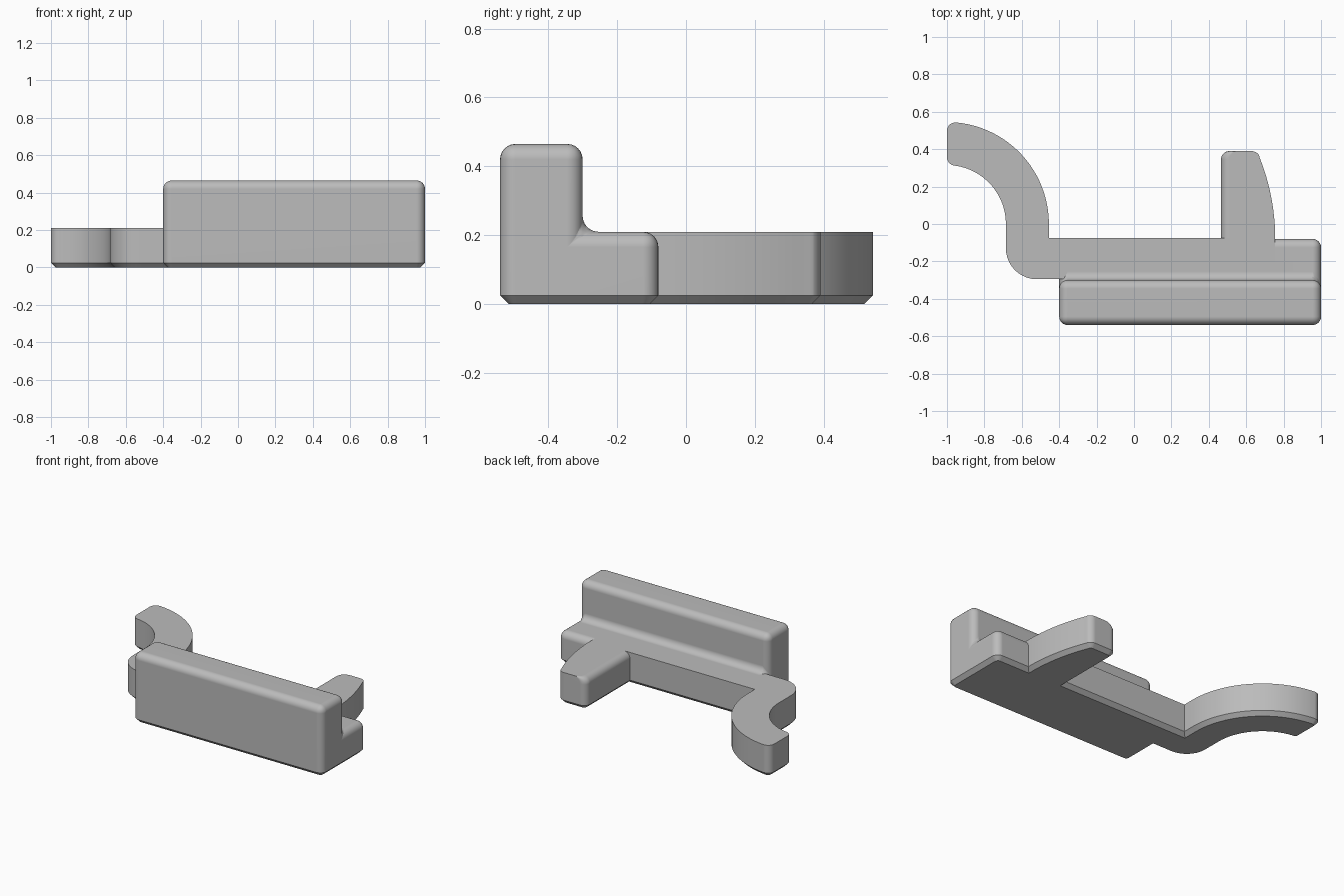
import bpy
import bmesh
from math import sin, cos, radians, pi
from mathutils import Vector

cube = bpy.data.objects.get("Cube")
if cube:
    bpy.data.objects.remove(cube, do_unlink=True)

STEP, TOP, CHAMFER, ROUND = 0.21, 0.465, 0.025, 0.045

grey = bpy.data.materials.new("mid grey")
grey.use_nodes = True
grey.diffuse_color = (0.5, 0.5, 0.5, 1)
grey.node_tree.nodes["Principled BSDF"].inputs["Base Color"].default_value = (0.5, 0.5, 0.5, 1)


def make_object(name, bm):
    bmesh.ops.recalc_face_normals(bm, faces=bm.faces)
    mesh = bpy.data.meshes.new(name)
    bm.to_mesh(mesh)
    bm.free()
    mesh.materials.append(grey)
    obj = bpy.data.objects.new(name, mesh)
    bpy.context.collection.objects.link(obj)
    return obj


def arc(cx, cy, r, start, end, steps=6):
    angles = [radians(start + (end - start) * i / steps) for i in range(steps + 1)]
    return [Vector((cx + r * cos(a), cy + r * sin(a))) for a in angles]


def inset(points, d):
    """Move a counter-clockwise outline inwards with mitred corners."""
    result = []
    for i, p in enumerate(points):
        a = (p - points[i - 1]).normalized()
        b = (points[(i + 1) % len(points)] - p).normalized()
        na, nb = Vector((-a.y, a.x)), Vector((-b.y, b.x))
        result.append(p + (na + nb) * d / (1 + na.dot(nb)))
    return result


def plan(shift=0):
    """Hook, bar and prong outline; shift moves the prong's inner side."""
    pts = arc(-0.52, -0.13, 0.165, 180, 270, 10)          # outer bend
    # run hidden inside the block
    pts += [Vector(p) for p in ((-0.3, -0.295), (-0.3, -0.45), (0.85, -0.45),
                                (0.85, -0.2), (0.755, -0.2))]
    pts += arc(-0.425, -0.08, 1.18, 0, 21.8, 12)          # curved prong side
    pts += arc(0.627, 0.34, 0.05, 32, 90)                 # prong tip
    pts += arc(0.51 + shift, 0.345, ROUND, 90, 180)
    pts += [Vector((0.465 + shift, -0.075)), Vector((-0.455, -0.075))]
    pts += arc(-1, 0, 0.545, 0, 85, 24)                   # hook outside
    pts += arc(-0.955, 0.498, ROUND, 100, 180)            # hook end
    pts += arc(-0.955, 0.357, ROUND, 180, 262)
    pts += arc(-1, 0, 0.315, 81, 0, 20)                   # hook inside
    return pts


# Hook, bar and prong: stacked outlines with a chamfered foot
layers = [(0, inset(plan(), CHAMFER)), (CHAMFER, plan())]
for i in range(9):
    t = i / 8 * pi / 2
    layers.append((STEP - ROUND + ROUND * sin(t), plan(ROUND * (1 - cos(t)))))
bm = bmesh.new()
rings = [[bm.verts.new((p.x, p.y, z)) for p in pts] for z, pts in layers]
for low, high in zip(rings, rings[1:]):
    for i in range(len(low)):
        bm.faces.new((low[i - 1], low[i], high[i], high[i - 1]))
bm.faces.new(rings[0][::-1])
bm.faces.new(rings[-1])
arms = make_object("hook_and_prong", bm)

# Stepped block: L profile run along x, rounded above, chamfered below
bm = bmesh.new()
profile = ((-0.54, 0), (-0.08, 0), (-0.08, STEP), (-0.3, STEP), (-0.3, TOP), (-0.54, TOP))
face = bm.faces.new([bm.verts.new((-0.4, y, z)) for y, z in profile])
run = bmesh.ops.extrude_face_region(bm, geom=[face])["geom"]
bmesh.ops.translate(bm, vec=(1.4, 0, 0),
                    verts=[v for v in run if isinstance(v, bmesh.types.BMVert)])
bmesh.ops.recalc_face_normals(bm, faces=bm.faces)


def on_floor(edge):
    return all(v.co.z < 0.001 for v in edge.verts)


bmesh.ops.bevel(bm, geom=[e for e in bm.edges if not on_floor(e)], offset=ROUND,
                offset_type='OFFSET', segments=6, profile=0.5, affect='EDGES')
bmesh.ops.bevel(bm, geom=[e for e in bm.edges if on_floor(e)], offset=CHAMFER,
                offset_type='OFFSET', segments=1, profile=0.5, affect='EDGES')
block = make_object("stepped_block", bm)

# Smooth the rounds while keeping flat faces flat
for obj in (arms, block):
    bpy.ops.object.select_all(action='DESELECT')
    obj.select_set(True)
    bpy.context.view_layer.objects.active = obj
    bpy.ops.object.shade_smooth_by_angle(angle=radians(30))
    normals = obj.modifiers.new("even_shading", 'WEIGHTED_NORMAL')
    normals.keep_sharp = True
